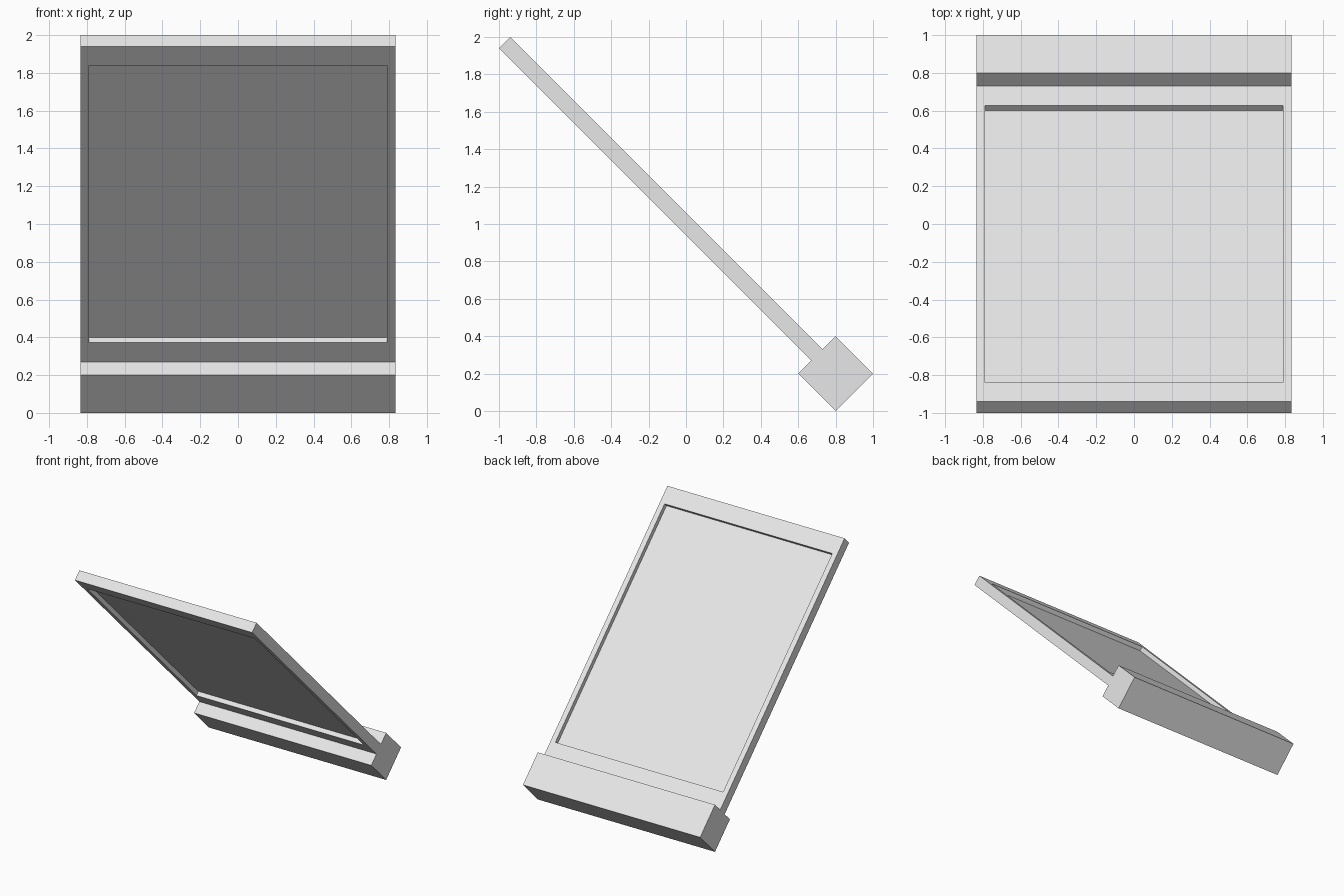
import bpy, bmesh, math
from mathutils import Matrix, Vector

if "Cube" in bpy.data.objects:
    bpy.data.objects.remove(bpy.data.objects["Cube"], do_unlink=True)

grey = bpy.data.materials.new("light grey")
grey.use_nodes = True
colour = (0.8, 0.8, 0.8, 1)
grey.diffuse_color = colour
grey.node_tree.nodes["Principled BSDF"].inputs["Base Color"].default_value = colour

WIDTH = 1.666
ROOT2 = math.sqrt(2)
BAR = 0.4 / ROOT2             # side of the square base bar
LENGTH = 3.34 / ROOT2         # panel length along the slope
THICK = 0.12 / ROOT2
SIDE_RIM, END_RIM = 0.063, 0.144
POCKET = 0.037
tilt = Matrix.Rotation(math.radians(135), 4, "X")   # local y runs up the slope
pivot = Vector((0, 0.8, 0.2))


def block(name, size, distance, edit=None):
    """Box on the tilted axis, its centre a given distance up the slope."""
    bm = bmesh.new()
    bmesh.ops.create_cube(bm, size=1)
    bmesh.ops.scale(bm, vec=size, verts=bm.verts)
    if edit:
        edit(bm)
    bmesh.ops.recalc_face_normals(bm, faces=bm.faces)
    mesh = bpy.data.meshes.new(name)
    bm.to_mesh(mesh)
    bm.free()
    mesh.materials.append(grey)
    ob = bpy.data.objects.new(name, mesh)
    bpy.context.collection.objects.link(ob)
    ob.matrix_world = Matrix.Translation(pivot) @ tilt @ Matrix.Translation((0, distance, 0))


def sink_pockets(bm):
    """Rectangular recess in both broad faces, leaving a thin web between."""
    bm.normal_update()
    for face in [f for f in bm.faces if abs(f.normal.z) > 0.9]:
        side = math.copysign(1, face.normal.z)
        bmesh.ops.inset_individual(bm, faces=[face], thickness=SIDE_RIM)
        for v in face.verts:
            v.co.y = math.copysign(LENGTH / 2 - END_RIM, v.co.y)
        floor = bmesh.ops.extrude_discrete_faces(bm, faces=[face])["faces"][0]
        bmesh.ops.translate(bm, vec=(0, 0, -side * POCKET), verts=floor.verts)


# Base bar standing on its long edge
block("base_bar", (WIDTH, BAR, BAR), 0)

# Sloping framed panel, butted against the bar
block("framed_panel", (WIDTH, LENGTH, THICK), BAR / 2 + LENGTH / 2, sink_pockets)
